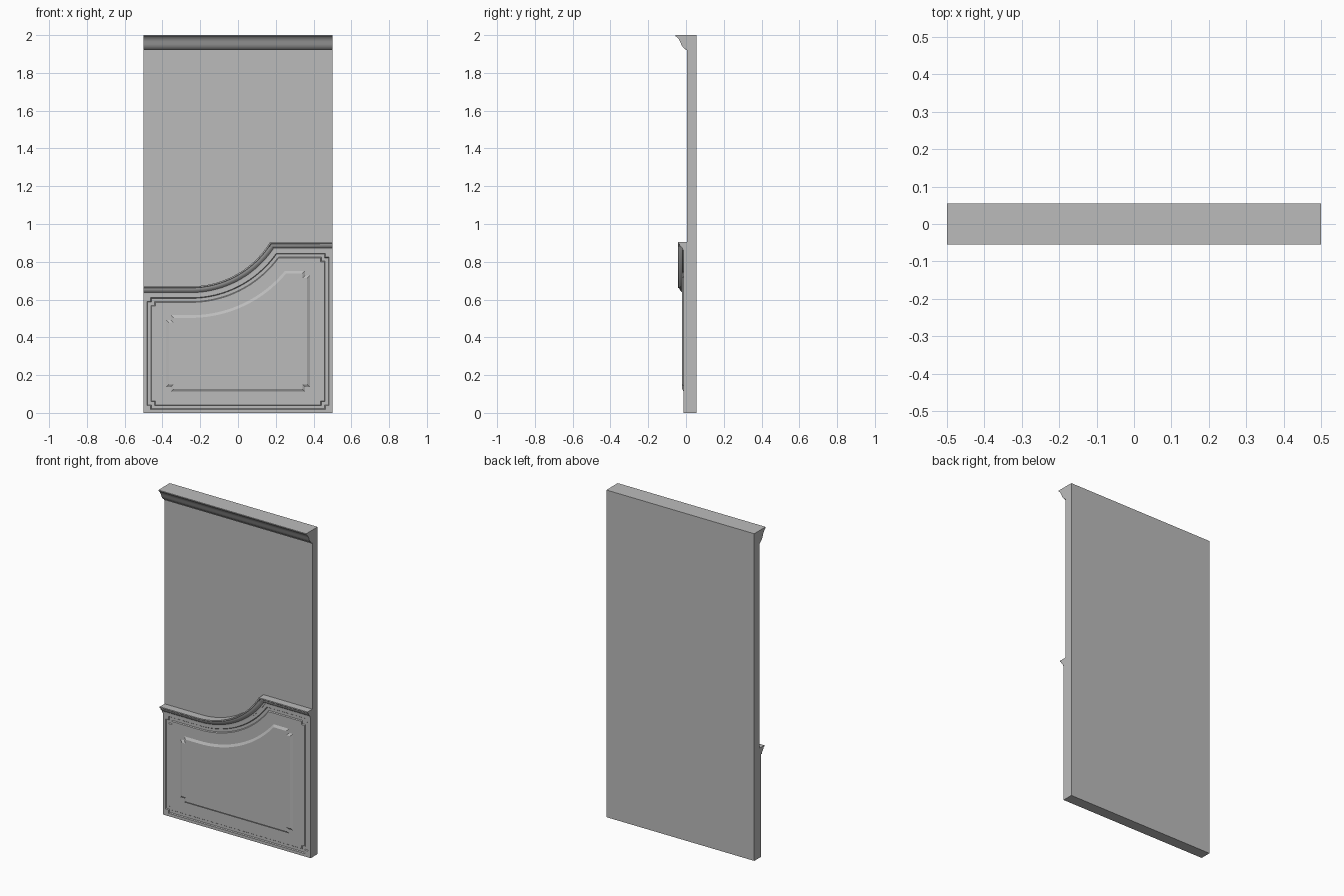
import bpy, bmesh, math

cube = bpy.data.objects.get("Cube")
if cube:
    bpy.data.objects.remove(cube, do_unlink=True)

grey = bpy.data.materials.new("plaster grey")
grey.use_nodes = True
COLOR = (0.5, 0.5, 0.5, 1)
grey.diffuse_color = COLOR
grey.node_tree.nodes["Principled BSDF"].inputs["Base Color"].default_value = COLOR

WALL_Y, BACK_Y, FIELD_Y = 0.005, 0.055, -0.012
LOW, HIGH = 0.67, 0.905           # rail heights at either end
ARC_X, ARC_Z, ARC_R = -0.25, 1.163, 0.493


def finish(name, bm, angle=30):
    bmesh.ops.remove_doubles(bm, verts=bm.verts, dist=1e-5)
    bmesh.ops.recalc_face_normals(bm, faces=bm.faces)
    mesh = bpy.data.meshes.new(name)
    bm.to_mesh(mesh)
    bm.free()
    mesh.materials.append(grey)
    obj = bpy.data.objects.new(name, mesh)
    bpy.context.collection.objects.link(obj)
    bpy.ops.object.select_all(action='DESELECT')
    obj.select_set(True)
    bpy.context.view_layer.objects.active = obj
    bpy.ops.object.shade_smooth_by_angle(angle=math.radians(angle))
    return obj


def sweep_arc(drop, steps=24):
    """Curved part of the top line, lowered parallel to itself by drop."""
    r = ARC_R + drop
    end = math.acos((ARC_Z - HIGH + drop) / r)
    return [(ARC_X + r * math.sin(end * i / steps),
             ARC_Z - r * math.cos(end * i / steps)) for i in range(steps + 1)]


def rail_path(drop):
    return [(-0.5, LOW - drop)] + sweep_arc(drop) + [(0.5, HIGH - drop)]


def outline(side, bottom, drop, n):
    """Closed panel outline with square notches of size n at the corners."""
    low, high = LOW - drop, HIGH - drop
    return ([(-side, low - n), (-side + n, low - n), (-side + n, low)]
            + sweep_arc(drop)
            + [(side - n, high), (side - n, high - n), (side, high - n),
               (side, bottom + n), (side - n, bottom + n), (side - n, bottom),
               (-side + n, bottom), (-side + n, bottom + n), (-side, bottom + n)])


def loft(name, rows, closed, angle=30):
    """Skin rows of (x, y, z) points; close the first and last with caps."""
    bm = bmesh.new()
    rows = [[bm.verts.new(p) for p in row] for row in rows]
    count = len(rows[0])
    for a, b in zip(rows, rows[1:]):
        for i in range(count if closed else count - 1):
            j = (i + 1) % count
            bm.faces.new((a[i], a[j], b[j], b[i]))
    if closed:
        bm.faces.new(rows[0])
        bm.faces.new(rows[-1])
    else:
        bm.faces.new([r[0] for r in rows])
        bm.faces.new([r[-1] for r in rows])
    return finish(name, bm, angle)


# Backing wall
bm = bmesh.new()
bmesh.ops.create_cube(bm, size=1)
for v in bm.verts:
    v.co = (v.co.x, WALL_Y if v.co.y < 0 else BACK_Y, 2 * (v.co.z + 0.5))
finish("wall_slab", bm)

# Crown moulding along the top
crown = [(WALL_Y, 2), (-0.055, 2), (-0.055, 1.994), (-0.047, 1.988),
         (-0.038, 1.978), (-0.031, 1.965), (-0.025, 1.95), (-0.018, 1.938),
         (-0.008, 1.928), (-0.003, 1.925), (-0.003, 1.92), (WALL_Y, 1.92)]
loft("crown_moulding", [[(x, y, z) for y, z in crown] for x in (-0.5, 0.5)], True)

# Wainscot: field, recessed notched border, raised centre panel
layers = [(0.5, 0, 0.01, 0, WALL_Y), (0.5, 0, 0.01, 0, FIELD_Y)]
for inset, y in ((0, FIELD_Y), (0.004, -0.006), (0.021, -0.006), (0.025, FIELD_Y)):
    layers.append((0.482 - inset, 0.018 + inset, 0.06 + inset, 0.02, y))
for inset, y in ((0, FIELD_Y), (0.014, -0.02)):
    layers.append((0.38 - inset, 0.112 + inset, 0.153 + inset, 0.025, y))
loft("wainscot_panel",
     [[(x, y, z) for x, z in outline(s, b, d, n)] for s, b, d, n, y in layers], True, 20)

# Swept dado rail
rail = [(0, WALL_Y), (0, -0.042), (0.007, -0.042), (0.011, -0.036),
        (0.016, -0.034), (0.022, -0.031), (0.028, -0.025), (0.033, -0.019),
        (0.037, -0.018), (0.043, -0.018), (0.043, WALL_Y)]
rows = [[(x, y, z) for x, z in rail_path(d)] for d, y in rail]
loft("dado_rail", rows + [rows[0]], False)
